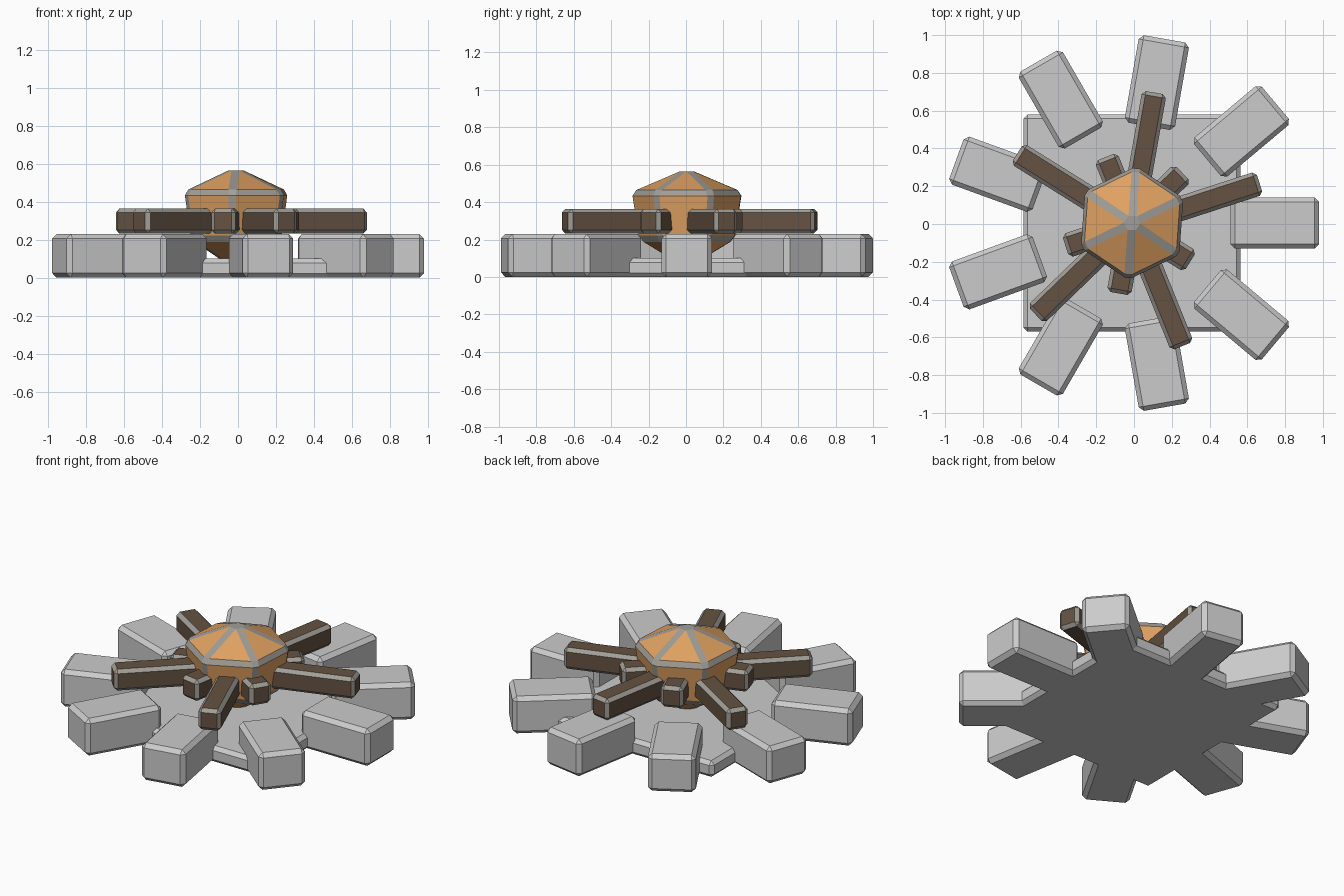
import bpy, bmesh
from math import cos, sin, pi, radians

if "Cube" in bpy.data.objects:
    bpy.data.objects.remove(bpy.data.objects["Cube"])

CX, CY = -0.01, 0.005   # centre of the ring


def material(name, rgb):
    m = bpy.data.materials.new(name)
    m.diffuse_color = (*rgb, 1)
    m.use_nodes = True
    m.node_tree.nodes["Principled BSDF"].inputs["Base Color"].default_value = m.diffuse_color
    return m


wood = material("wood", (0.13, 0.085, 0.055))
fire = material("fire", (0.75, 0.36, 0.12))
edge = material("worn_edge", (0.36, 0.34, 0.31))


def finish(name, bm, bevel, mat=None):
    """Make the object, with chamfered edges in the lighter edge colour."""
    me = bpy.data.meshes.new(name)
    bmesh.ops.recalc_face_normals(bm, faces=bm.faces)
    bm.to_mesh(me)
    bm.free()
    ob = bpy.data.objects.new(name, me)
    bpy.context.collection.objects.link(ob)
    mod = ob.modifiers.new("chamfer", 'BEVEL')
    mod.width = bevel
    mod.segments = 1
    mod.limit_method = 'ANGLE'
    mod.angle_limit = radians(15)
    if mat:
        me.materials.append(mat)
        me.materials.append(edge)
        mod.material = 1
    return ob


def box(name, loc, size, angle, bevel, mat=None):
    bm = bmesh.new()
    bmesh.ops.create_cube(bm, size=1)
    bmesh.ops.scale(bm, vec=size, verts=bm.verts)
    ob = finish(name, bm, bevel, mat)
    ob.location = loc
    ob.rotation_euler.z = angle
    return ob


# square ground slab
box("ground_slab", (CX, CY, 0.05), (1.15, 1.15, 0.10), 0, 0.022)

# ring of nine stones
for i in range(9):
    a = i * 2 * pi / 9
    box(f"ring_stone_{i + 1}", (CX + 0.755 * cos(a), CY + 0.755 * sin(a), 0.115),
        (0.47, 0.27, 0.23), a, 0.024)

# five crossed logs: centre x, y and direction
logs = [(0.014, 0.164, 80), (-0.16, 0.087, 148), (0.151, 0.05, 18),
        (-0.132, -0.105, 224), (0.053, -0.146, 292)]
for i, (x, y, deg) in enumerate(logs):
    box(f"log_{i + 1}", (x, y, 0.298), (1.08, 0.13, 0.132), radians(deg), 0.02, wood)

# six-sided flame: two rings closed by points
bm = bmesh.new()
rings = []
for z, r in ((0.20, 0.265), (0.455, 0.305)):
    rings.append([bm.verts.new((r * cos(radians(26 + 60 * k)),
                                r * sin(radians(26 + 60 * k)), z)) for k in range(6)])
low, high = rings
bottom = bm.verts.new((0, 0, 0.04))
top = bm.verts.new((0, 0, 0.585))
for k in range(6):
    n = (k + 1) % 6
    bm.faces.new((low[k], low[n], high[n], high[k]))
    bm.faces.new((high[k], high[n], top))
    bm.faces.new((low[n], low[k], bottom))
flame = finish("flame", bm, 0.022, fire)
flame.location = (CX, CY, 0)
